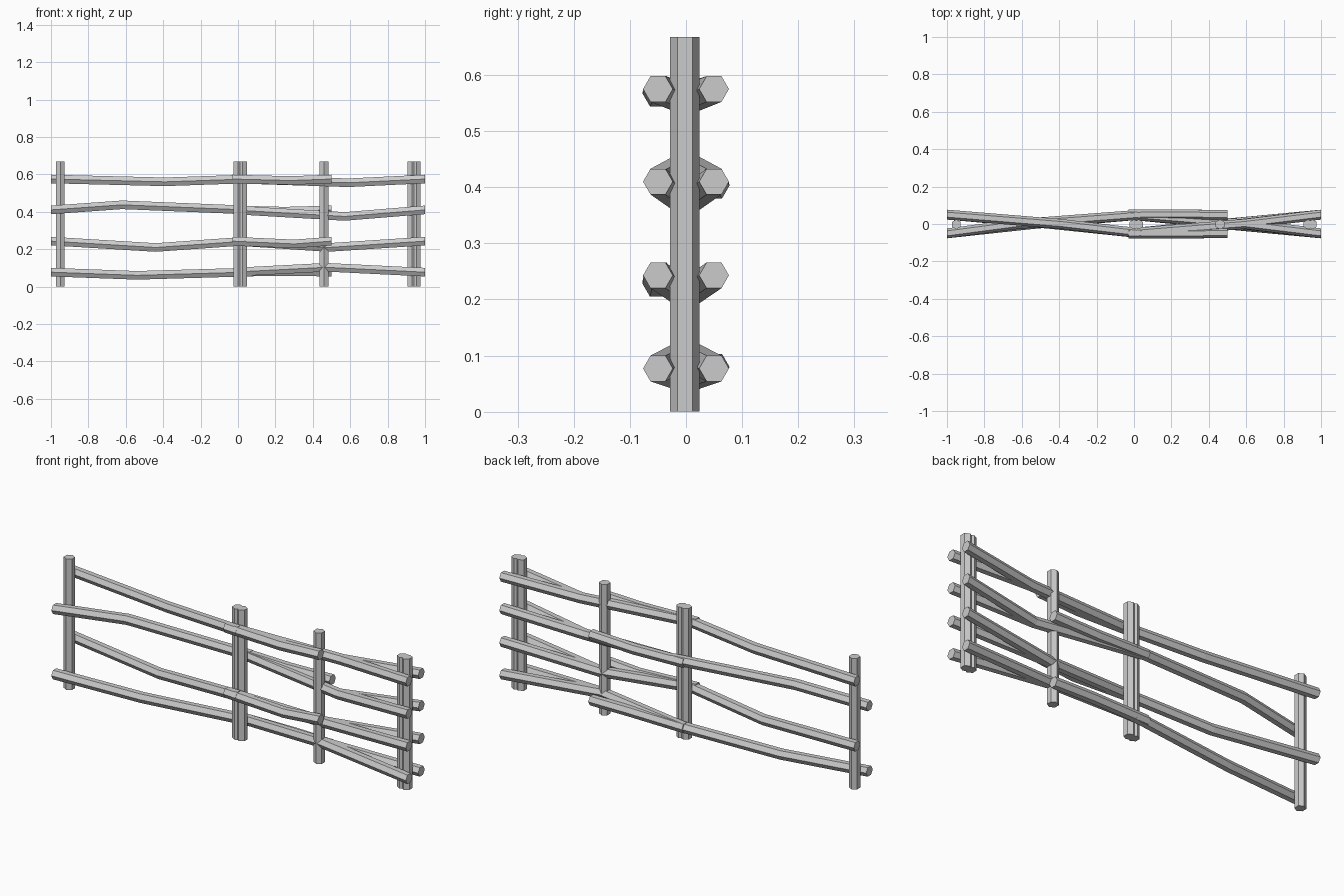
import bpy, bmesh, math

if "Cube" in bpy.data.objects:
    bpy.data.objects.remove(bpy.data.objects["Cube"])

R = 0.0265          # log radius
SIDES = 6
Y = 0.05            # rails sit this far in front of / behind the posts


def sweep(name, path, axis):
    """Six-sided log through the given points, with flat ends across axis."""
    bm = bmesh.new()
    rings = []
    for x, y, z in path:
        ring = []
        for i in range(SIDES):
            a = i * 2 * math.pi / SIDES
            u, v = R * math.cos(a), R * math.sin(a)
            co = (x, y + u, z + v) if axis == 'X' else (x + v, y + u, z)
            ring.append(bm.verts.new(co))
        rings.append(ring)
    for a, b in zip(rings, rings[1:]):
        for i in range(SIDES):
            j = (i + 1) % SIDES
            bm.faces.new((a[i], a[j], b[j], b[i]))
    bm.faces.new(rings[0])
    bm.faces.new(rings[-1])
    bmesh.ops.recalc_face_normals(bm, faces=bm.faces)
    mesh = bpy.data.meshes.new(name)
    bm.to_mesh(mesh)
    bm.free()
    obj = bpy.data.objects.new(name, mesh)
    bpy.context.collection.objects.link(obj)
    return obj


# upright posts, doubled where sections meet
for x in (-0.95, 0.0, 0.024, 0.46, 0.93, 0.954):
    sweep("post", [(x, -0.002, 0), (x, -0.002, 0.668)], 'Z')

# each row: height, side at the middle post, bend of left / right / short rail
rows = [
    (0.575, -1, (-0.39, 0.560), (0.59, 0.555), (0.28, 0.567)),
    (0.410, 1, (-0.62, 0.437), (0.57, 0.375), (0.25, 0.403)),
    (0.243, -1, (-0.44, 0.209), (0.48, 0.209), (0.30, 0.228)),
    (0.077, 1, (-0.54, 0.060), (0.47, 0.103), (0.28, 0.080)),
]

for z, s, left, right, short in rows:
    y = s * Y
    # left section weaves across from one side to the other
    sweep("left_rail", [(-1, -y, z), (left[0], 0, left[1]), (0.04, y, z)], 'X')
    # right section weaves across, with a second rail forking at the bend
    bend = (right[0], 0, right[1])
    sweep("right_rail", [(-0.03, y, z), bend, (1, -y, z)], 'X')
    sweep("fork_rail", [bend, (1, y, z)], 'X')
    # short rail stays on one side up to the extra post
    sweep("short_rail", [(-0.03, y, z), (short[0], y * 1.02, short[1]),
                         (0.5, y * 0.95, z)], 'X')
